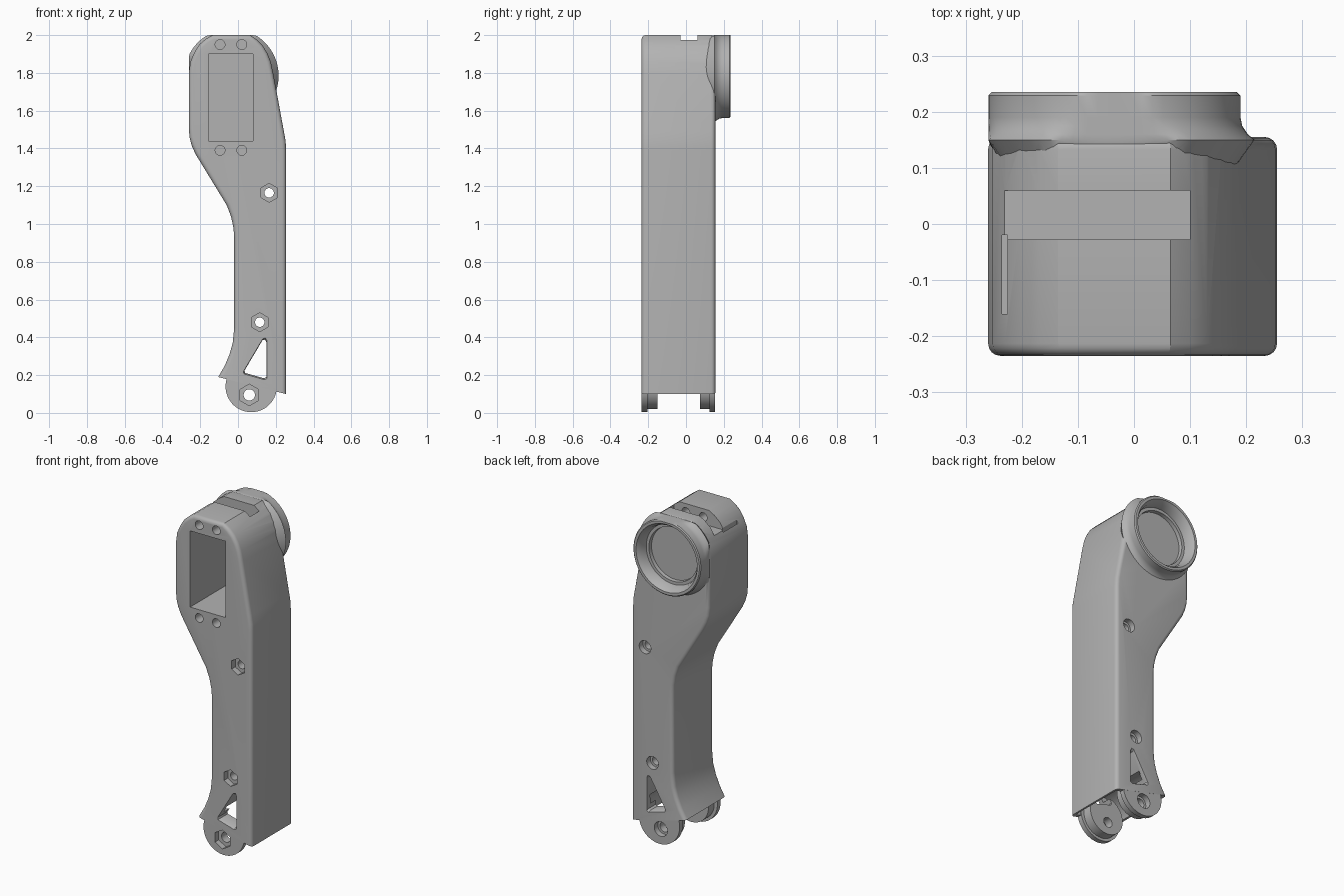
import bpy, bmesh, math
from mathutils import Vector

old = bpy.data.objects.get("Cube")
if old:
    bpy.data.objects.remove(old, do_unlink=True)

grey = bpy.data.materials.new("plain_grey")
grey.use_nodes = True
grey.diffuse_color = (0.45, 0.45, 0.45, 1)
grey.node_tree.nodes["Principled BSDF"].inputs["Base Color"].default_value = (0.45, 0.45, 0.45, 1)


def finish(name, bm):
    bmesh.ops.recalc_face_normals(bm, faces=bm.faces)
    mesh = bpy.data.meshes.new(name)
    bm.to_mesh(mesh)
    bm.free()
    mesh.materials.append(grey)
    obj = bpy.data.objects.new(name, mesh)
    bpy.context.collection.objects.link(obj)
    return obj


def loft(name, rings):
    """Closed solid through matching rings of (x, y, z) points."""
    bm = bmesh.new()
    rows = [[bm.verts.new(p) for p in ring] for ring in rings]
    n = len(rows[0])
    bm.faces.new(rows[0])
    bm.faces.new(rows[-1])
    for a, b in zip(rows, rows[1:]):
        for i in range(n):
            j = (i + 1) % n
            bm.faces.new((a[i], a[j], b[j], b[i]))
    return finish(name, bm)


def prism(name, outline, y0, y1):
    return loft(name, [[(x, y, z) for x, z in outline] for y in (y0, y1)])


def turned(name, cx, cz, steps, sides=48, xmin=-9, zmax=9):
    """Turned shape about an axis along y, trimmed by two flats."""
    turn = [2 * math.pi * (i + 0.5) / sides for i in range(sides)]
    return loft(name, [[(max(cx + r * math.cos(t), xmin), y,
                         min(cz + r * math.sin(t), zmax)) for t in turn]
                       for y, r in steps])


def box(name, x0, x1, y0, y1, z0, z1):
    return prism(name, [(x0, z0), (x1, z0), (x1, z1), (x0, z1)], y0, y1)


def combine(target, other, operation):
    mod = target.modifiers.new(operation, 'BOOLEAN')
    mod.operation = operation
    mod.solver = 'EXACT'
    mod.object = other
    bpy.ops.object.select_all(action='DESELECT')
    bpy.context.view_layer.objects.active = target
    target.select_set(True)
    bpy.ops.object.modifier_apply(modifier=mod.name)
    bpy.data.objects.remove(other, do_unlink=True)


FRONT, BACK = -0.235, 0.155
HEAD = (-0.035, 1.785)

# Main housing: side outline, rounded rims, slanted lower end
right_side = [(0.065, 2.0), (0.1, 1.975), (0.13, 1.945), (0.155, 1.905),
              (0.173, 1.86), (0.186, 1.8), (0.243, 1.49), (0.252, 1.44),
              (0.255, 1.39), (0.255, 0.0)]
left_side = [(-0.15, 0.12), (-0.105, 0.19), (-0.07, 0.25), (-0.045, 0.31),
             (-0.028, 0.37), (-0.02, 0.45), (-0.02, 0.93), (-0.024, 0.98),
             (-0.037, 1.04), (-0.06, 1.1), (-0.225, 1.37), (-0.245, 1.415),
             (-0.257, 1.46), (-0.26, 1.51), (-0.26, 1.8), (-0.252, 1.86),
             (-0.23, 1.91), (-0.205, 1.95), (-0.17, 1.98), (-0.135, 2.0)]
arm = prism("arm_housing", right_side + left_side, FRONT, BACK)
bm = bmesh.new()
bm.from_mesh(arm.data)
rims = [e for e in bm.edges if abs(e.verts[0].co.y - e.verts[1].co.y) < 0.001]
bmesh.ops.bevel(bm, geom=rims, offset=0.022, segments=4, profile=0.5,
                affect='EDGES', clamp_overlap=True)
cut = bmesh.ops.bisect_plane(bm, geom=bm.verts[:] + bm.edges[:] + bm.faces[:],
                             plane_co=Vector((0.255, 0, 0.1)),
                             plane_no=Vector((-0.09, 0, -0.36)), clear_outer=True)
bmesh.ops.holes_fill(bm, edges=[e for e in bm.edges if e.is_boundary])
bmesh.ops.recalc_face_normals(bm, faces=bm.faces)
bm.to_mesh(arm.data)
bm.free()

# Round flange behind the head, with a flared foot
flange = turned("rear_flange", *HEAD,
                [(0.08, 0.2), (0.15, 0.25), (0.16, 0.238), (0.175, 0.228),
                 (0.19, 0.225), (0.229, 0.225), (0.235, 0.219)],
                sides=72, xmin=-0.2595, zmax=1.9995)
combine(arm, flange, 'UNION')
combine(arm, turned("flange_recess", *HEAD,
                    [(0.15, 0.16), (0.172, 0.162), (0.172, 0.18), (0.21, 0.187), (0.24, 0.207)],
                    sides=72), 'DIFFERENCE')

# Hollow fork around the lower pivot
combine(arm, turned("fork_hollow", 0.07, 0.12, [(-0.21, 0.17), (0.13, 0.17)], sides=64),
        'DIFFERENCE')

# Lug plates and inner bosses on both sides
for side, outer, plate, boss in (("front", FRONT + 0.0005, -0.205, -0.15),
                                 ("rear", BACK - 0.0005, 0.125, 0.075)):
    combine(arm, turned(side + "_lug", 0.07, 0.14, [(outer, 0.136), (plate, 0.136)], 64), 'UNION')
    combine(arm, turned(side + "_boss", 0.07, 0.135,
                        [((outer + plate) / 2, 0.115), (boss, 0.115)], 48), 'UNION')

# Deep rectangular pocket in the front of the head
combine(arm, box("front_pocket", -0.155, 0.08, -0.3, 0.12, 1.44, 1.9), 'DIFFERENCE')

# Slot across the top and its thin side groove
combine(arm, box("top_slot", -0.3, 0.1, -0.028, 0.06, 1.908, 2.1), 'DIFFERENCE')
combine(arm, box("thin_groove", -0.235, -0.225, -0.16, -0.02, 1.86, 2.1), 'DIFFERENCE')

# Four blind screw holes around the pocket
for x in (-0.095, 0.02):
    for z in (1.95, 1.39):
        combine(arm, turned("screw_hole", x, z, [(-0.3, 0.026), (-0.01, 0.026)], 24),
                'DIFFERENCE')

# Through bolts: hexagon nut seat in front, round seat behind
for x, z, hexagon, bore in ((0.165, 1.165, 0.05, 0.025), (0.115, 0.48, 0.05, 0.025),
                            (0.06, 0.095, 0.057, 0.03)):
    combine(arm, turned("bolt_bore", x, z, [(-0.3, bore), (0.3, bore)], 24), 'DIFFERENCE')
    combine(arm, turned("nut_seat", x, z, [(-0.3, hexagon), (-0.2, hexagon)], 6), 'DIFFERENCE')
    combine(arm, turned("bolt_seat", x, z, [(0.12, bore + 0.014), (0.3, bore + 0.014)], 24),
            'DIFFERENCE')

# Triangular window through the lower shaft, flared at both openings
window = [(0.15, 0.19), (0.15, 0.375), (0.143, 0.388), (0.13, 0.385),
          (0.035, 0.225), (0.037, 0.212), (0.138, 0.183)]


def grown(y, k):
    return [(0.108 + (x - 0.108) * k, y, 0.28 + (z - 0.28) * k) for x, z in window]


combine(arm, loft("window_cutter", [grown(-0.25, 1.15), grown(FRONT, 1.08), grown(-0.222, 1),
                                    grown(0.142, 1), grown(BACK, 1.08), grown(0.17, 1.15)]),
        'DIFFERENCE')

bpy.ops.object.select_all(action='DESELECT')
arm.select_set(True)
bpy.context.view_layer.objects.active = arm
bpy.ops.object.shade_smooth_by_angle(angle=math.radians(28))
